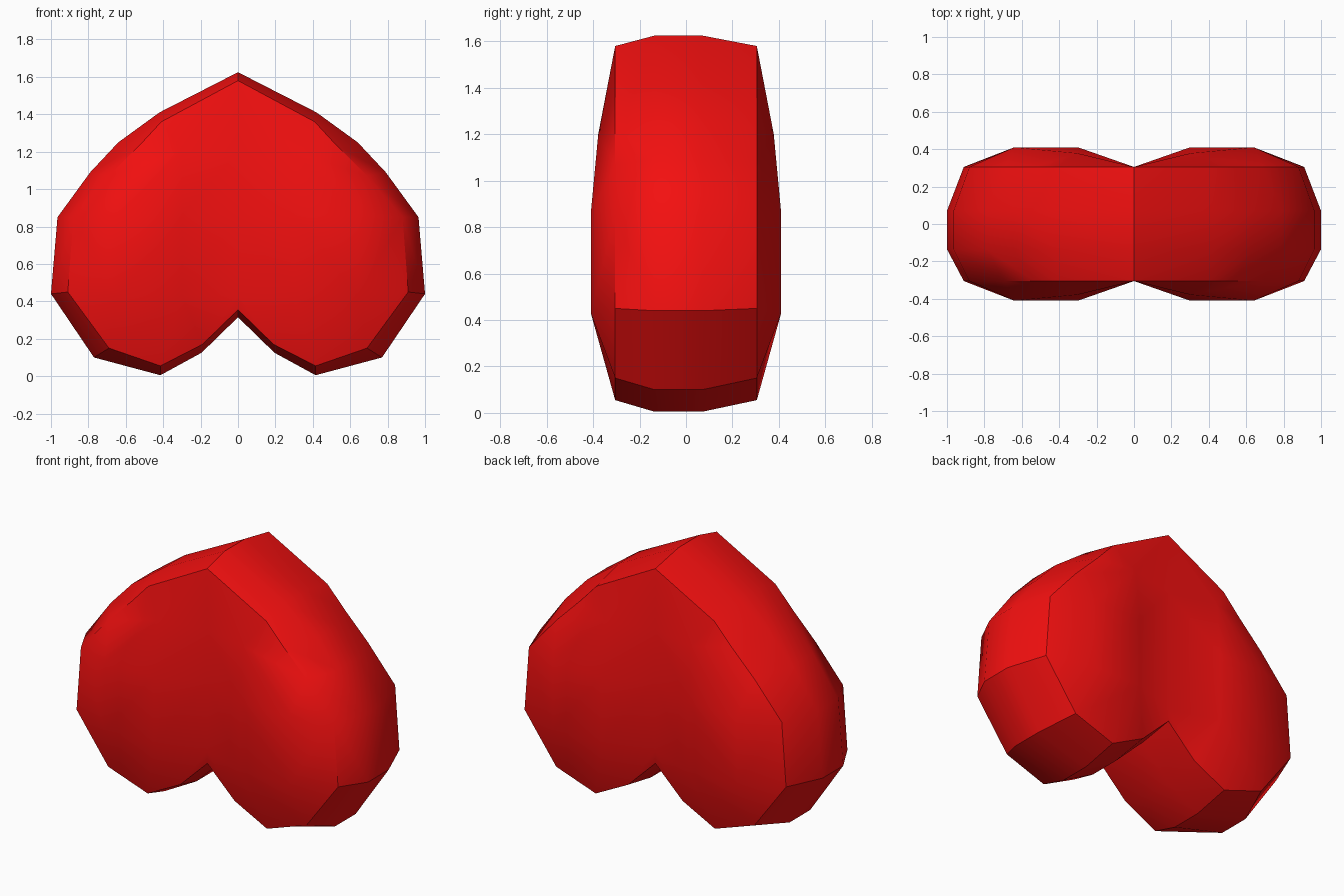
import bpy, bmesh, math

if "Cube" in bpy.data.objects:
    bpy.data.objects.remove(bpy.data.objects["Cube"])

# Half outline (x, z): widest band round the middle, and rim of the front/back faces
band = [(0, 1.625), (.42, 1.41), (.64, 1.25), (.79, 1.09), (.965, .85),
        (1, .44), (.77, .10), (.415, .005), (.195, .125), (0, .315)]
rim = [(0, 1.58), (.41, 1.36), (.53, 1.23), (.69, 1.07), (.88, .85),
       (.91, .45), (.69, .15), (.415, .055), (.19, .17), (0, .355)]
# Raised points of each lobe (x, depth, z)
crown = [(.30, .378, 1.20), (.30, .41, .86), (.64, .41, .86),
         (.64, .41, .43), (.30, .41, .43)]
# Valley points on the centre line (z)
valley = [1.20, .86, .43]

bm = bmesh.new()
for s in (1, -1):
    def loop(points, y):
        return [bm.verts.new((s * x, y, z)) for x, z in points]

    # Side wall of the half heart
    loops = [loop(rim, -.305), loop(band, -.135), loop(band, .07), loop(rim, .305)]
    for a, b in zip(loops, loops[1:]):
        for i in range(len(band) - 1):
            bm.faces.new((a[i], a[i + 1], b[i + 1], b[i]))

    # Puffed front and back faces
    for e, d in ((loops[0], -1), (loops[3], 1)):
        A, B, C, D, F = [bm.verts.new((s * x, d * y, z)) for x, y, z in crown]
        c1, c2, c3 = [bm.verts.new((0, d * .305, z)) for z in valley]
        for f in ((e[0], c1, A, e[1]), (c1, c2, B, A), (c2, c3, F, B),
                  (c3, e[9], e[8], F), (F, e[8], e[7]), (F, e[7], e[6], D),
                  (D, e[6], e[5]), (D, e[5], e[4], C), (B, F, D, C),
                  (C, e[4], e[3]), (A, B, C), (A, C, e[3], e[2]), (A, e[2], e[1])):
            bm.faces.new(f)

# Join the two halves
bmesh.ops.remove_doubles(bm, verts=bm.verts, dist=.001)
bmesh.ops.recalc_face_normals(bm, faces=bm.faces)
mesh = bpy.data.meshes.new("heart")
bm.to_mesh(mesh)
bm.free()
heart = bpy.data.objects.new("heart", mesh)
bpy.context.collection.objects.link(heart)

# Red material
red = bpy.data.materials.new("red")
red.diffuse_color = (.9, .005, .005, 1)
red.use_nodes = True
red.node_tree.nodes["Principled BSDF"].inputs["Base Color"].default_value = red.diffuse_color
mesh.materials.append(red)

# Smooth shading with sharp rims and centre crease
bpy.context.view_layer.objects.active = heart
heart.select_set(True)
bpy.ops.object.shade_smooth_by_angle(angle=math.radians(35))
